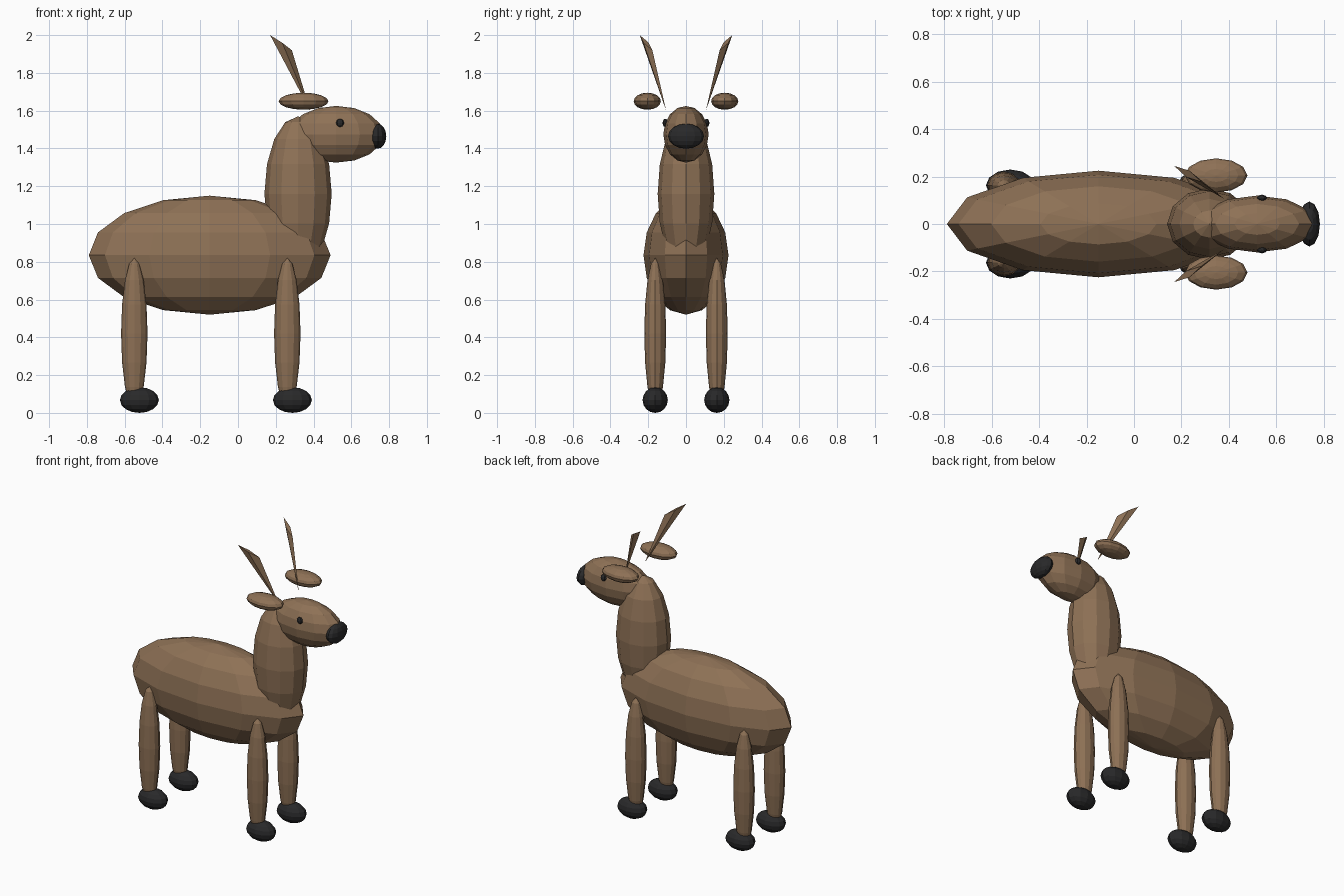
import bpy
import bmesh
from mathutils import Vector, Matrix

cube = bpy.data.objects.get("Cube")
if cube:
    bpy.data.objects.remove(cube)


def make_material(name, rgb):
    mat = bpy.data.materials.new(name)
    mat.use_nodes = True
    mat.diffuse_color = (*rgb, 1)
    mat.node_tree.nodes["Principled BSDF"].inputs["Base Color"].default_value = (*rgb, 1)
    return mat


BROWN = make_material("brown_coat", (0.27, 0.165, 0.092))
BLACK = make_material("soft_black", (0.022, 0.022, 0.023))


def finish(name, bm, mat):
    mesh = bpy.data.meshes.new(name)
    bmesh.ops.recalc_face_normals(bm, faces=bm.faces)
    bm.to_mesh(mesh)
    bm.free()
    mesh.materials.append(mat)
    obj = bpy.data.objects.new(name, mesh)
    bpy.context.collection.objects.link(obj)
    return obj


def ellipsoid(name, centre, radii, mat, segments=12, rings=8):
    """Faceted ellipsoid with its poles on the vertical axis."""
    bm = bmesh.new()
    bmesh.ops.create_uvsphere(
        bm, u_segments=segments, v_segments=rings, radius=1,
        matrix=Matrix.Translation(centre) @ Matrix.Diagonal((*radii, 1)))
    return finish(name, bm, mat)


def antler(name, side):
    """Thin four-sided spike, pointed at the skull and slanted at the top."""
    root = Vector((0.382, 0.105, 1.6))
    tip = Vector((0.17, 0.245, 2.0))
    low = Vector((0.285, 0.178, 1.92))
    offset = (tip - root).cross(low - root).normalized() * 0.015
    middle = (tip + low) / 2
    bm = bmesh.new()
    apex, *top = [bm.verts.new((p.x, p.y * side, p.z))
                  for p in (root, tip, middle + offset, low, middle - offset)]
    bm.faces.new(top)
    for i, vert in enumerate(top):
        bm.faces.new((vert, top[i - 1], apex))
    finish(name, bm, BROWN)


# Trunk, neck and head
ellipsoid("body", (-0.15, 0, 0.835), (0.64, 0.225, 0.315), BROWN)
ellipsoid("neck", (0.318, 0, 1.16), (0.178, 0.15, 0.41), BROWN)
ellipsoid("head", (0.52, 0, 1.475), (0.25, 0.12, 0.15), BROWN)
ellipsoid("nose", (0.74, 0, 1.465), (0.045, 0.095, 0.066), BLACK)

# Paired parts: the animal looks along +x, so its flanks lie on +y and -y
for flank, side in (("far", 1), ("near", -1)):
    ellipsoid(f"{flank}_eye", (0.54, 0.11 * side, 1.535), (0.021, 0.014, 0.022), BLACK, 8, 6)
    ellipsoid(f"{flank}_ear", (0.347, 0.205 * side, 1.65), (0.132, 0.072, 0.045), BROWN)
    antler(f"{flank}_antler", side)
    for end, x in (("hind", -0.549), ("fore", 0.261)):
        ellipsoid(f"{flank}_{end}_leg", (x, 0.163 * side, 0.42), (0.07, 0.058, 0.4), BROWN)
        ellipsoid(f"{flank}_{end}_hoof", (x + 0.027, 0.163 * side, 0.068),
                  (0.103, 0.067, 0.068), BLACK)
